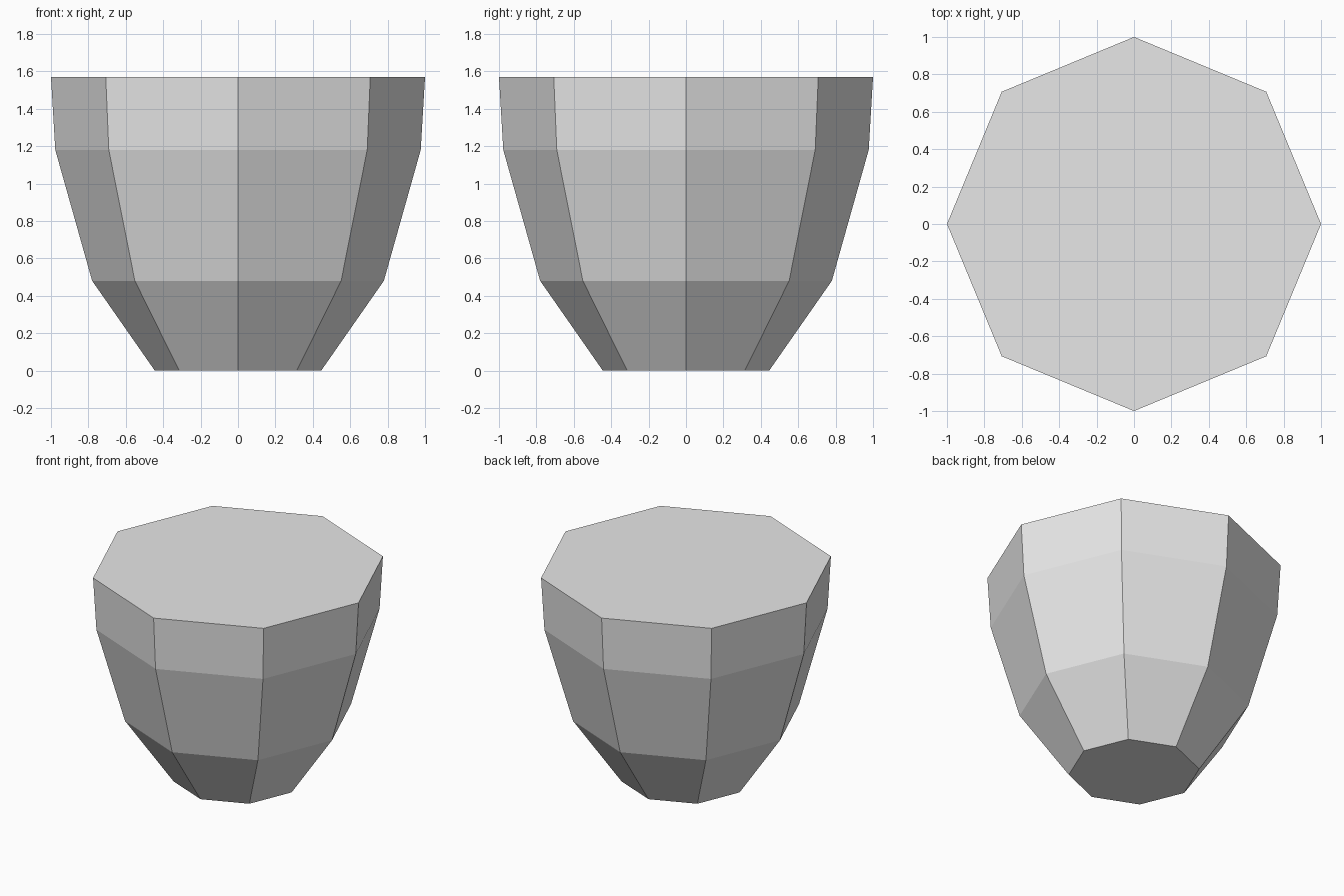
import bpy
import bmesh
from math import cos, sin, pi

cube = bpy.data.objects.get("Cube")
if cube:
    bpy.data.objects.remove(cube, do_unlink=True)

SIDES = 8
# Radius and height of each ring, from the base to the rim
PROFILE = [(0.445, 0.0), (0.78, 0.48), (0.977, 1.18), (1.0, 1.57)]

# Plain light grey
grey = bpy.data.materials.new("light_grey")
grey.use_nodes = True
colour = (0.8, 0.8, 0.8, 1)
grey.diffuse_color = colour
grey.node_tree.nodes["Principled BSDF"].inputs["Base Color"].default_value = colour

# Rings of the faceted body
bm = bmesh.new()
rings = []
for radius, z in PROFILE:
    angles = [2 * pi * i / SIDES for i in range(SIDES)]
    rings.append([bm.verts.new((radius * cos(a), radius * sin(a), z)) for a in angles])

# Side panels
for low, high in zip(rings, rings[1:]):
    for i in range(SIDES):
        j = (i + 1) % SIDES
        bm.faces.new((low[i], low[j], high[j], high[i]))

# Flat base and flat top
bm.faces.new(rings[0][::-1])
bm.faces.new(rings[-1])

mesh = bpy.data.meshes.new("faceted_bowl")
bm.to_mesh(mesh)
bm.free()
mesh.materials.append(grey)
bowl = bpy.data.objects.new("faceted_bowl", mesh)
bpy.context.collection.objects.link(bowl)
